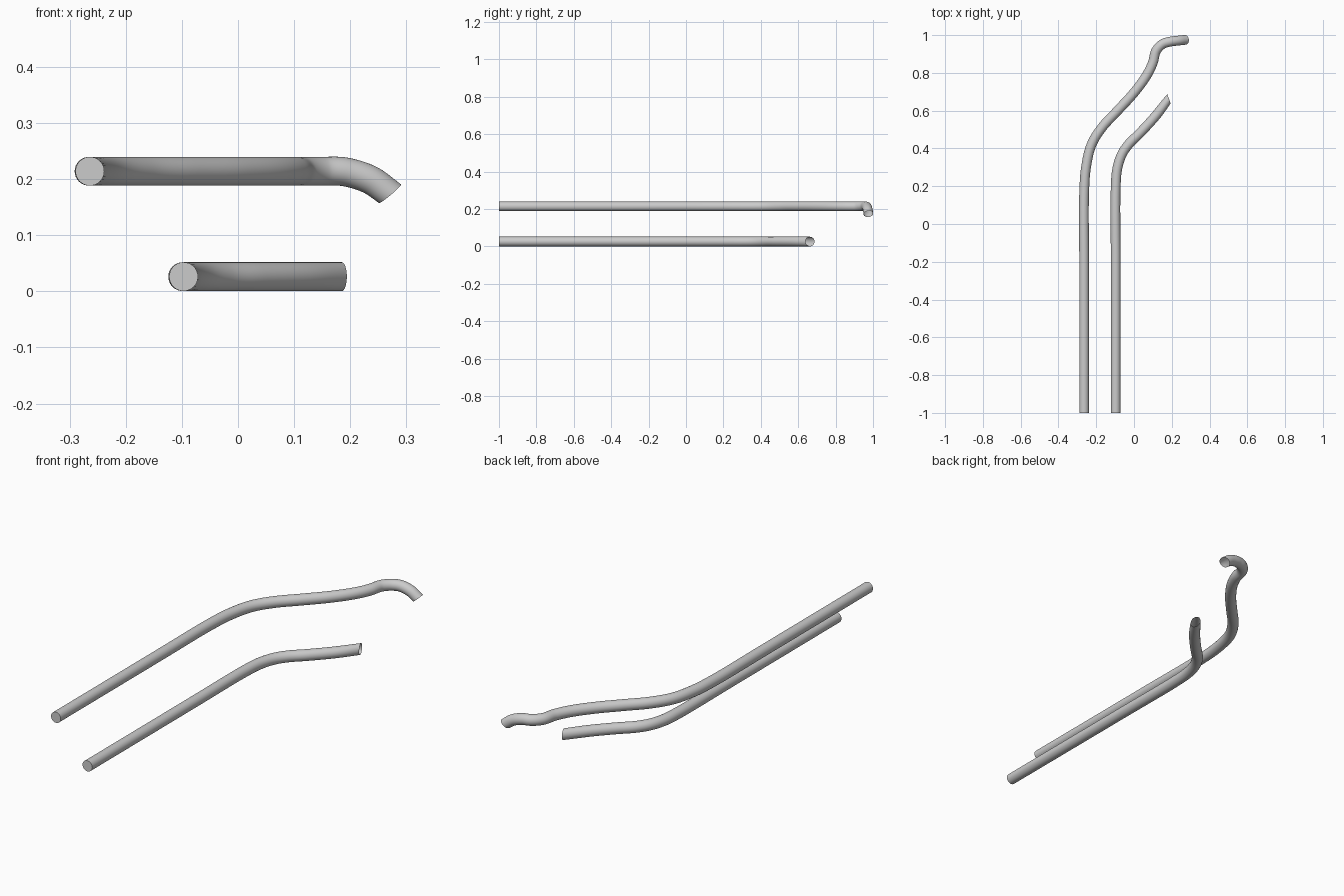
import bpy, bmesh, math
from mathutils import Vector

if "Cube" in bpy.data.objects:
    bpy.data.objects.remove(bpy.data.objects["Cube"])

RADIUS, SIDES, STEPS = 0.0257, 32, 8

metal = bpy.data.materials.new("light grey metal")
metal.diffuse_color = (0.6, 0.6, 0.6, 1)
metal.use_nodes = True
metal.node_tree.nodes["Principled BSDF"].inputs["Base Color"].default_value = metal.diffuse_color


def spline(points):
    """Smooth path through the points (Catmull-Rom)."""
    p = [Vector(q) for q in points]
    p = [2 * p[0] - p[1]] + p + [2 * p[-1] - p[-2]]
    path = []
    for a, b, c, d in zip(p, p[1:], p[2:], p[3:]):
        # centripetal-style tangents keep uneven spacing well behaved
        t1, t2, t3 = ((v - u).length ** 0.5 for u, v in ((a, b), (b, c), (c, d)))
        m1 = t2 * ((b - a) / t1 - (c - a) / (t1 + t2) + (c - b) / t2)
        m2 = t2 * ((c - b) / t2 - (d - b) / (t2 + t3) + (d - c) / t3)
        for i in range(STEPS):
            t = i / STEPS
            path.append((2*t**3 - 3*t**2 + 1) * b + (t**3 - 2*t**2 + t) * m1
                        + (3*t**2 - 2*t**3) * c + (t**3 - t**2) * m2)
    return path + [p[-2]]


def pipe(name, points, end_dir):
    """Round tube: capped at the front, open at the bent end."""
    path = spline(points)
    bm = bmesh.new()
    rings = []
    side = Vector((1, 0, 0))
    n = len(path)
    for i, c in enumerate(path):
        tan = (path[min(i + 1, n - 1)] - path[max(i - 1, 0)]).normalized()
        if i == 0:
            tan = Vector((0, 1, 0))
        # turn the last few rings towards the end cut
        w = max(0, (i - (n - 1 - STEPS)) / STEPS)
        tan = tan.lerp(Vector(end_dir).normalized(), w).normalized()
        side = (side - tan * side.dot(tan)).normalized()
        up = side.cross(tan)
        rings.append([bm.verts.new(c + RADIUS * (
            math.cos(k * math.tau / SIDES) * side + math.sin(k * math.tau / SIDES) * up))
            for k in range(SIDES)])
    for a, b in zip(rings, rings[1:]):
        for k in range(SIDES):
            j = (k + 1) % SIDES
            bm.faces.new((a[k], b[k], b[j], a[j])[::-1])
    bm.faces.new(rings[0][::-1])
    bmesh.ops.recalc_face_normals(bm, faces=bm.faces)
    # outward normals: the cap must face the front
    bm.faces.ensure_lookup_table()
    bm.normal_update()
    if bm.faces[-1].normal.y > 0:
        bmesh.ops.reverse_faces(bm, faces=bm.faces)
    me = bpy.data.meshes.new(name)
    bm.to_mesh(me)
    bm.free()
    ob = bpy.data.objects.new(name, me)
    bpy.context.collection.objects.link(ob)
    me.materials.append(metal)
    bpy.ops.object.select_all(action='DESELECT')
    ob.select_set(True)
    bpy.context.view_layer.objects.active = ob
    bpy.ops.object.shade_smooth_by_angle(angle=math.radians(40))


# upper pipe: S-bend, then the tip drops
Z = 0.214
pipe("upper_pipe", [
    (-0.264, -1, Z), (-0.264, -0.2, Z), (-0.264, 0.16, Z), (-0.254, 0.30, Z),
    (-0.225, 0.42, Z), (-0.17, 0.51, Z), (-0.087, 0.60, Z), (0, 0.695, Z),
    (0.066, 0.785, Z), (0.1, 0.855, Z), (0.116, 0.915, Z), (0.15, 0.952, Z),
    (0.19, 0.965, 0.213), (0.235, 0.971, 0.199), (0.271, 0.975, 0.174)],
    (0.64, 0.1, -0.76))

# lower pipe: single bend
Z = 0.0262
pipe("lower_pipe", [
    (-0.097, -1, Z), (-0.097, -0.2, Z), (-0.097, 0.19, Z), (-0.089, 0.29, Z),
    (-0.066, 0.365, Z), (-0.03, 0.42, Z), (0.03, 0.48, Z), (0.11, 0.567, Z),
    (0.185, 0.663, Z)],
    (0.94, 0.35, 0))
